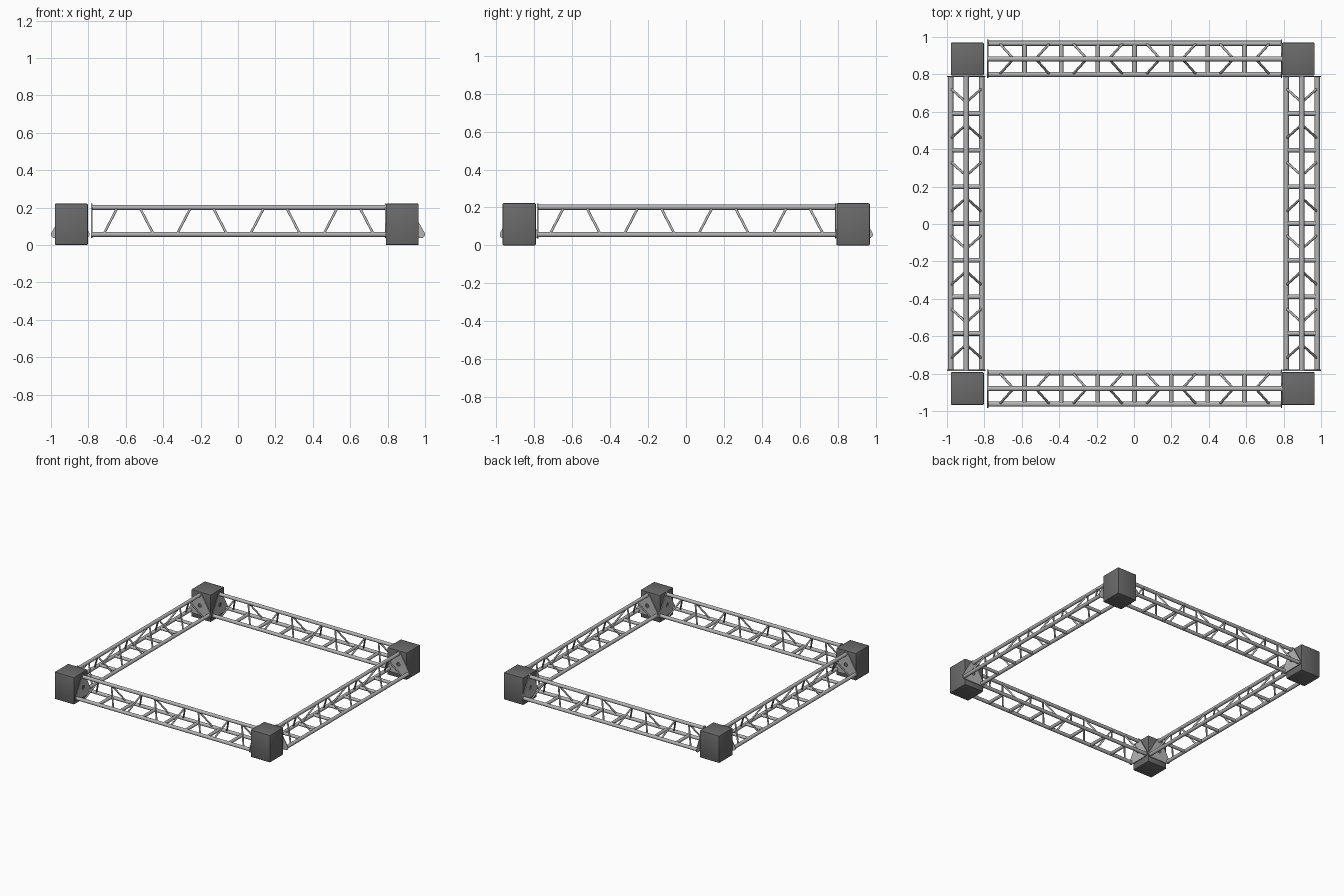
import bpy, bmesh, math
from mathutils import Vector, Matrix

if "Cube" in bpy.data.objects:
    bpy.data.objects.remove(bpy.data.objects["Cube"])

def material(name, v):
    m = bpy.data.materials.new(name)
    m.diffuse_color = (v, v, v, 1)
    m.use_nodes = True
    m.node_tree.nodes["Principled BSDF"].inputs["Base Color"].default_value = m.diffuse_color
    return m

ALU = material("light aluminium", 0.46)
DARK = material("dark grey", 0.145)

HALF_L = 0.785               # half length of a truss
HALF_W = 0.083               # half distance between the bottom chords
Z_LOW, Z_TOP = 0.057, 0.201  # chord heights
CORNERS = [(-HALF_W, Z_LOW), (HALF_W, Z_LOW), (0, Z_TOP)]

def finish(bm, name, mat, matrix=Matrix()):
    bmesh.ops.recalc_face_normals(bm, faces=bm.faces)
    me = bpy.data.meshes.new(name)
    bm.to_mesh(me)
    bm.free()
    me.materials.append(mat)
    ob = bpy.data.objects.new(name, me)
    ob.matrix_world = matrix
    bpy.context.collection.objects.link(ob)
    bpy.context.view_layer.objects.active = ob
    bpy.ops.object.select_all(action='DESELECT')
    ob.select_set(True)
    bpy.ops.object.shade_smooth_by_angle(angle=math.radians(35))
    return ob

def tube(bm, a, b, r, sides=16):
    a, b = Vector(a), Vector(b)
    rot = (b - a).to_track_quat('Z', 'Y').to_matrix().to_4x4()
    bmesh.ops.create_cone(bm, cap_ends=True, segments=sides, radius1=r, radius2=r,
                          depth=(b - a).length,
                          matrix=Matrix.Translation((a + b) / 2) @ rot)

def end_plate(bm, x, thick=0.006, r=0.02, hole=0.016):
    # rounded triangle with a central hole
    cz = Z_LOW + (Z_TOP - Z_LOW) / 3 + 0.01
    outline = []
    lean = math.atan2(HALF_W, Z_TOP - Z_LOW)
    spans = [(CORNERS[1], -math.pi / 2, lean),
             (CORNERS[2], lean, math.pi - lean),
             (CORNERS[0], math.pi - lean, 1.5 * math.pi)]
    for (y, z), a0, a1 in spans:
        for i in range(9):
            a = a0 + (a1 - a0) * i / 8
            outline.append((y + r * math.cos(a), z + r * math.sin(a)))
    # extra points along the sides keep the ring around the hole even
    pts = []
    for i, p in enumerate(outline):
        pts.append(p)
        if i % 9 == 8:
            q = outline[(i + 1) % len(outline)]
            pts += [tuple(p[k] + (q[k] - p[k]) * t / 6 for k in (0, 1)) for t in range(1, 6)]
    rings = []
    for px in (x - thick / 2, x + thick / 2):
        outer, inner = [], []
        for y, z in pts:
            a = math.atan2(z - cz, y)
            outer.append(bm.verts.new((px, y, z)))
            inner.append(bm.verts.new((px, hole * math.cos(a), cz + hole * math.sin(a))))
        rings.append((outer, inner))
    (o0, i0), (o1, i1) = rings
    n = len(pts)
    for p, q in ((o0, i0), (i0, i1), (i1, o1), (o1, o0)):
        for k in range(n):
            j = (k + 1) % n
            bm.faces.new((p[k], p[j], q[j], q[k]))

def truss(name, matrix):
    # three long chords
    bm = bmesh.new()
    for y, z in CORNERS:
        tube(bm, (-HALF_L, y, z), (HALF_L, y, z), 0.0138, 20)
    finish(bm, name + "_chords", ALU, matrix)
    # bottom rungs
    bm = bmesh.new()
    for i in range(-3, 4):
        tube(bm, (i * 0.196, -HALF_W, Z_LOW), (i * 0.196, HALF_W, Z_LOW), 0.0125)
    finish(bm, name + "_rungs", ALU, matrix)
    # diagonal braces on both sloping sides
    bm = bmesh.new()
    for c in (-0.588, -0.196, 0.196, 0.588):
        for s in (-1, 1):
            for y in (-HALF_W, HALF_W):
                tube(bm, (c + s * 0.134, y, Z_LOW), (c + s * 0.059, 0, Z_TOP), 0.0065, 12)
    finish(bm, name + "_braces", ALU, matrix)
    # end plates
    bm = bmesh.new()
    for s in (-1, 1):
        end_plate(bm, s * HALF_L)
    finish(bm, name + "_end_plates", ALU, matrix)

SHIFT = 0.003
quarter = Matrix.Rotation(math.pi / 2, 4, 'Z')
truss("front_truss", Matrix.Translation((SHIFT, -0.88, 0)))
truss("back_truss", Matrix.Translation((SHIFT, 0.883, 0)))
truss("left_truss", Matrix.Translation((-0.897, SHIFT, 0)) @ quarter)
truss("right_truss", Matrix.Translation((0.897, SHIFT, 0)) @ quarter)

# corner blocks
for side, x in (("left", -0.891), ("right", 0.878)):
    for end, y in (("front", -0.88), ("back", 0.882)):
        bm = bmesh.new()
        bmesh.ops.create_cube(bm, size=1, matrix=Matrix.Translation((x, y, 0.111))
                              @ Matrix.Diagonal((0.176, 0.176, 0.222, 1)))
        bmesh.ops.bevel(bm, geom=bm.edges[:], offset=0.006, segments=2,
                        profile=0.5, affect='EDGES')
        finish(bm, f"{end}_{side}_corner_block", DARK)
